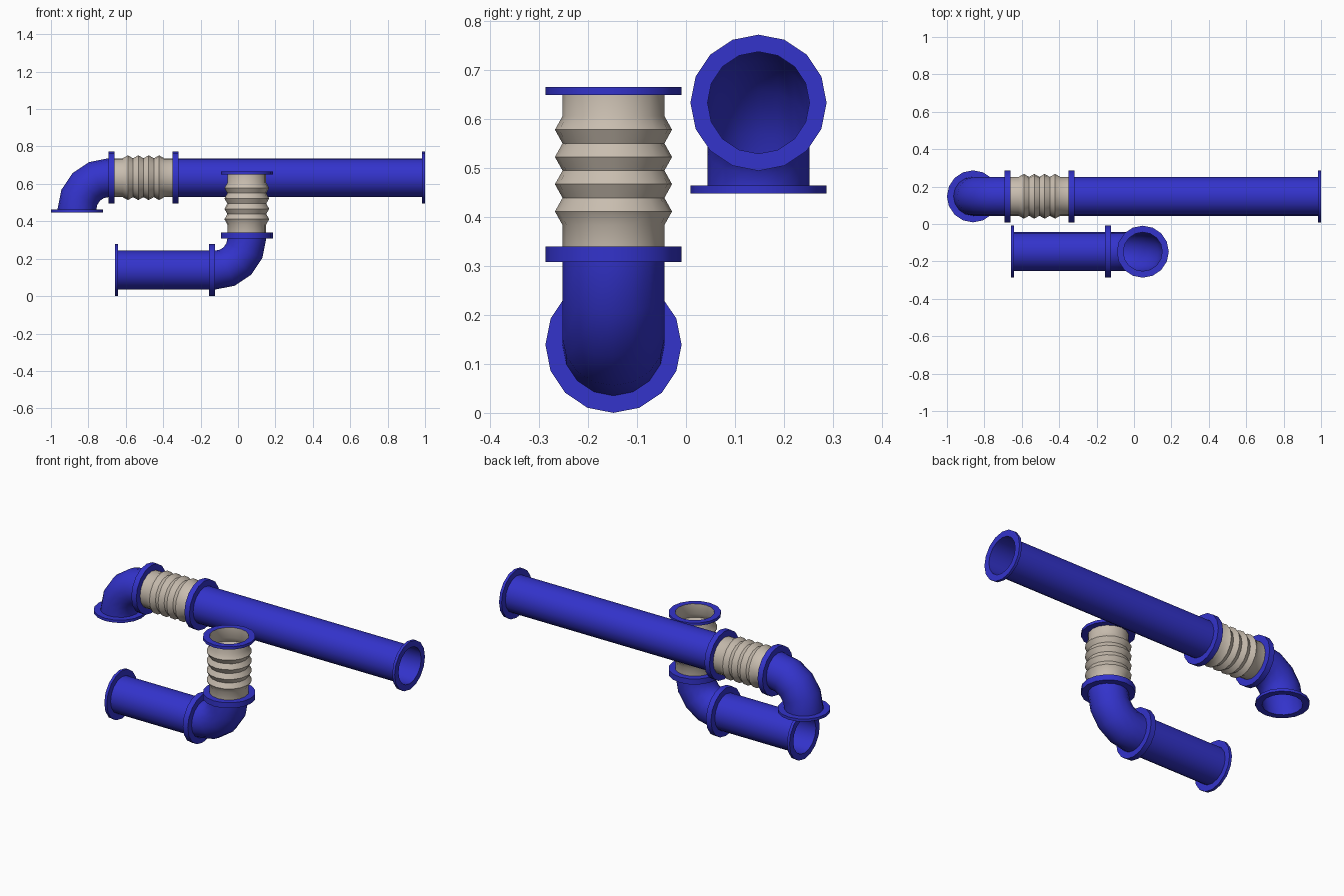
import bpy, math
from mathutils import Vector

if "Cube" in bpy.data.objects:
    bpy.data.objects.remove(bpy.data.objects["Cube"])

SIDES = 16      # sides of every pipe
R = 0.104       # pipe radius
RF = 0.139      # flange radius
T = 0.016       # flange thickness
RIDGE = 0.1195  # bellows ridge radius
ELBOW = 0.185   # elbow reach, corner to flange face
BELLOWS = 0.341 # bellows length
X, Y, Z = Vector((1, 0, 0)), Vector((0, 1, 0)), Vector((0, 0, 1))


def material(name, color):
    m = bpy.data.materials.new(name)
    m.diffuse_color = (*color, 1)
    m.use_nodes = True
    m.node_tree.nodes["Principled BSDF"].inputs["Base Color"].default_value = m.diffuse_color
    return m


blue = material("blue paint", (0.033, 0.033, 0.60))
beige = material("beige rubber", (0.58, 0.51, 0.43))


def fitting(name, stations, body):
    """Open tube through (position, direction, radius) stations, flanged at both ends."""
    verts, faces, mats = [], [], []

    def strip(rings, mat):
        base = len(verts)
        for p, d, r in rings:
            n = d.cross(Y)
            for j in range(SIDES):
                a = 2 * math.pi * j / SIDES
                verts.append(p + r * (math.cos(a) * Y + math.sin(a) * n))
        for k in range(len(rings) - 1):
            for j in range(SIDES):
                a, b = base + k * SIDES, base + (k + 1) * SIDES
                i = (j + 1) % SIDES
                faces.append((a + j, a + i, b + i, b + j))
                mats.append(mat)

    strip(stations, 1)
    (p0, d0, _), (p1, d1, _) = stations[0], stations[-1]
    for p, d in ((p0, d0), (p1 - d1 * T, d1)):
        q = p + d * T
        strip([(p, d, R), (p, d, RF), (q, d, RF), (q, d, R)], 0)

    me = bpy.data.meshes.new(name)
    me.from_pydata(verts, [], faces)
    me.materials.append(blue)
    me.materials.append(body)
    me.polygons.foreach_set("material_index", mats)
    me.shade_smooth()
    me.set_sharp_from_angle(angle=math.radians(30))
    bpy.context.collection.objects.link(bpy.data.objects.new(name, me))
    return p1


def pipe(name, start, d, length):
    return fitting(name, [(start, d, R), (start + d * length, d, R)], blue)


def elbow(name, start, d1, d2, steps=4):
    ra = ELBOW - T
    c = start + d1 * T + d2 * ra
    st = [(start, d1, R)]
    for k in range(steps + 1):
        t = math.pi / 2 * k / steps
        co, si = math.cos(t), math.sin(t)
        st.append((c - d2 * ra * co + d1 * ra * si, d1 * co + d2 * si, R))
    st.append((start + (d1 + d2) * ELBOW, d2, R))
    return fitting(name, st, blue)


def bellows(name, start, d, ridges=4, half=0.0278):
    first = BELLOWS / 2 - ridges * half
    st = [(start, d, R)]
    for k in range(2 * ridges + 1):
        st.append((start + d * (first + k * half), d, RIDGE if k % 2 else R))
    st.append((start + d * BELLOWS, d, R))
    return fitting(name, st, beige)


# upper run: long pipe, bellows, elbow turning down
p = pipe("long_pipe", Vector((1, 0.148, 0.633)), -X, 1.335)
p = bellows("upper_bellows", p, -X)
elbow("upper_elbow", p, -X, -Z)

# lower run: short pipe, elbow turning up, bellows
p = pipe("short_pipe", Vector((-0.658, -0.148, RF)), X, 0.52)
p = elbow("lower_elbow", p, X, Z)
bellows("lower_bellows", p, Z)
